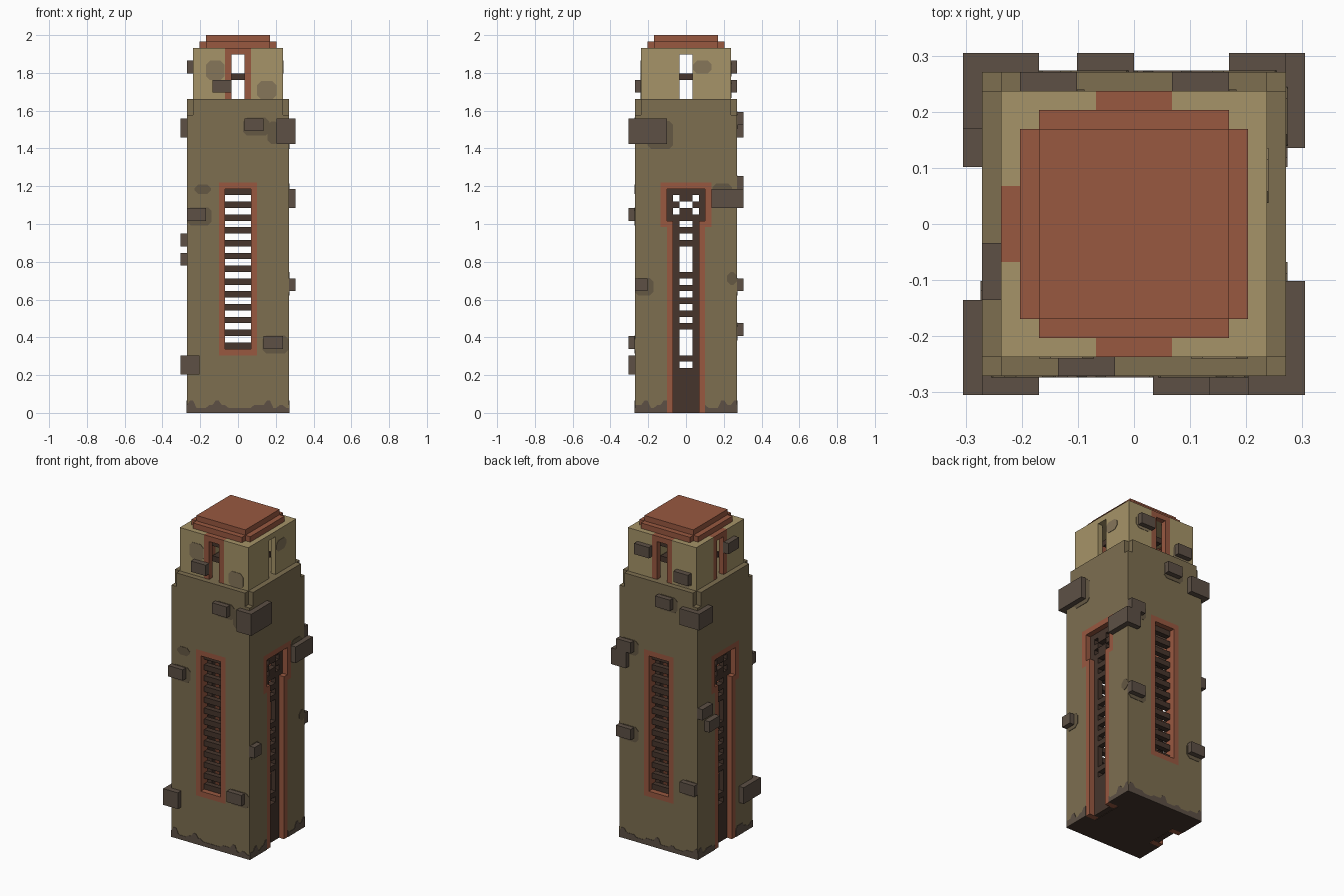
import bpy, bmesh, random
from mathutils import Matrix, Vector

random.seed(4)
V = 2 / 59          # size of one building block unit
FRONT, LEFT, BACK, RIGHT = range(4)

if "Cube" in bpy.data.objects:
    bpy.data.objects.remove(bpy.data.objects["Cube"])


def material(name, hexcode):
    rgb = [int(hexcode[i:i + 2], 16) / 255 for i in (0, 2, 4)]
    lin = [c / 12.92 if c < 0.04 else ((c + 0.055) / 1.055) ** 2.4 for c in rgb]
    m = bpy.data.materials.new(name)
    m.use_nodes = True
    m.diffuse_color = (*lin, 1)
    m.node_tree.nodes["Principled BSDF"].inputs["Base Color"].default_value = (*lin, 1)
    return m


OLIVE = material("olive stone", "7d6e50")
TAN = material("tan plaster", "a69468")
RED = material("red clay", "985840")
STONE = material("dark stone", "5d5045")
DARK = material("dark timber", "46352c")
STAIN = material("olive stain", "655843")
TANSTAIN = material("tan stain", "86765a")


def spin(side, u, w):
    """Turn a front-facing position (u across, w outward) to a side."""
    return [(u, w), (-w, u), (-u, -w), (w, -u)][side]


def on(side, u0, u1, z0, z1, d0, d1, r=8):
    """Box on a side: u across, z up, d is depth in from the face at r."""
    a, b = spin(side, u0, d0 - r), spin(side, u1, d1 - r)
    return (min(a[0], b[0]), max(a[0], b[0]), min(a[1], b[1]), max(a[1], b[1]), z0, z1)


def finish(name, bm, mats):
    bmesh.ops.recalc_face_normals(bm, faces=bm.faces)
    me = bpy.data.meshes.new(name)
    bm.to_mesh(me)
    bm.free()
    for m in mats:
        me.materials.append(m)
    ob = bpy.data.objects.new(name, me)
    bpy.context.collection.objects.link(ob)
    return ob


def boxes(name, mat, items):
    bm = bmesh.new()
    for x0, x1, y0, y1, z0, z1 in items:
        size = Vector((x1 - x0, y1 - y0, z1 - z0)) * V
        mid = Vector((x0 + x1, y0 + y1, z0 + z1)) * V / 2
        bmesh.ops.create_cube(bm, size=1, matrix=Matrix.Translation(mid) @ Matrix.Diagonal(size).to_4x4())
    return finish(name, bm, [mat])


def plates(name, mat, items):
    """Thin painted plates: each item is (side, face radius, outline of u, z)."""
    bm = bmesh.new()
    for side, r, outline in items:
        def ring(w):
            return [bm.verts.new(Vector((*spin(side, u, -w), z)) * V) for u, z in outline]
        outer, inner = ring(r + 0.07), ring(r - 0.02)
        bm.faces.new(outer)
        bm.faces.new(inner[::-1])
        for i in range(len(outer)):
            bm.faces.new((outer[i - 1], inner[i - 1], inner[i], outer[i]))
    return finish(name, bm, [mat])


def carve(ob, cuts):
    cutters = []
    for c in cuts:
        cutter = boxes("cutter", OLIVE, [c])
        cutter.hide_render = True
        mod = ob.modifiers.new("cut", 'BOOLEAN')
        mod.operation, mod.solver, mod.object = 'DIFFERENCE', 'EXACT', cutter
        cutters.append(cutter)
    bpy.context.view_layer.update()
    me = bpy.data.meshes.new_from_object(ob.evaluated_get(bpy.context.evaluated_depsgraph_get()))
    ob.modifiers.clear()
    ob.data = me
    for c in cutters:
        bpy.data.objects.remove(c)


def blob(u0, u1, z0, z1, c=0.6):
    return [(u0 + c, z0), (u1 - c, z0), (u1, z0 + c), (u1, z1 - c),
            (u1 - c, z1), (u0 + c, z1), (u0, z1 - c), (u0, z0 + c)]


# Tower body: hollow shaft with slots for windows and doors, notched top corners
body = boxes("tower_body", OLIVE, [(-8, 8, -8, 8, 0, 49)])
cuts = [(-6, 6, -6, 6, 3, 45)]
for s in (FRONT, BACK):
    cuts.append(on(s, -3, 3, 9, 36, -1, 2.1))
for s in (LEFT, RIGHT):
    cuts += [on(s, -3, 3, -1, 30, -1, 2.1), on(s, -4, 4, 29, 36, -1, 2.1)]
for sx in (-8, 8):
    for sy in (-8, 8):
        cuts.append((sx - 1, sx + 1, sy - 1, sy + 1, 46.5, 50))
carve(body, cuts)
body.data.materials.append(DARK)
for p in body.data.polygons:
    c = p.center / V
    if c.z < 0.1 or (max(abs(c.x), abs(c.y)) < 6.05 and c.z < 46):
        p.material_index = 1

# Window and door frames with dark grilles
for s, label in ((FRONT, "front"), (BACK, "back")):
    boxes(label + "_window_frame", RED, [
        on(s, -3, -2, 9, 36, 0, 2), on(s, 2, 3, 9, 36, 0, 2),
        on(s, -2, 2, 9, 10, 0, 2), on(s, -2, 2, 35, 36, 0, 2)])
    boxes(label + "_window_bars", DARK, [on(s, -2, 2, z, z + 1, 1, 2) for z in range(10, 35, 2)])

for s, label in ((LEFT, "left"), (RIGHT, "right")):
    frame = [on(s, -3, 3, 35, 36, 0, 2)]
    grille = [on(s, -2, 2, 0, 7, 1, 2), on(s, -3, 3, 34, 35, 1, 2), on(s, -3, 3, 30, 31, 1, 2)]
    for k in (-1, 1):
        def pair(a, b, z0, z1, d):
            return on(s, min(a * k, b * k), max(a * k, b * k), z0, z1, d, 2)
        frame += [pair(2, 3, 0, 30, 0), pair(3, 4, 29, 36, 0)]
        grille += [pair(1, 2, 7, 30, 1), pair(2, 3, 31, 34, 1), pair(1, 2, 32, 33, 1)]
    grille += [on(s, -1, 1, z, z + 1, 1, 2) for z in (8, 13, 15, 17, 19, 21, 26, 28, 31, 33)]
    boxes(label + "_door_frame", RED, frame)
    boxes(label + "_door_grille", DARK, grille)

# Lookout cabin with framed openings
cabin = boxes("cabin_walls", TAN, [(-7, 7, -7, 7, 49, 57)])
framed = (FRONT, BACK, RIGHT)
carve(cabin, [(-6, 6, -6, 6, 48, 56), on(LEFT, -1, 1, 48, 56, -1, 1.1, 7)]
      + [on(s, -2, 2, 48, 58, -1, 1, 7) for s in framed])
posts = []
for s in framed:
    posts += [on(s, -2, -1, 49, 57, 0, 1, 7), on(s, 1, 2, 49, 57, 0, 1, 7),
              on(s, -1, 1, 56, 57, 0, 1, 7)]
boxes("cabin_door_frames", RED, posts)
boxes("cabin_crossbeams", DARK, [(-6, 6, -1, 1, 52, 53), (-1, 1, -6, 6, 52, 53)])

# Stepped roof
boxes("roof_lower", RED, [(-6, 6, -5, 5, 57, 58), (-5, 5, -6, -5, 57, 58), (-5, 5, 5, 6, 57, 58)])
boxes("roof_upper", RED, [(-5, 5, -5, 5, 58, 59)])

# Stones standing proud of single faces: side, across, height
studs = [(FRONT, 1, 4, 44, 46), (FRONT, -8, -5, 30, 32), (FRONT, 4, 7, 10, 12),
         (LEFT, -8, -6, 19, 21),
         (BACK, -8, -5, 35, 37), (BACK, 0, 3, 45, 47), (BACK, -8, -5, 19, 21), (BACK, 5, 8, 12, 14),
         (RIGHT, -8, -5, 26, 28), (RIGHT, -6, -3, 23, 25)]
boxes("wall_stones", STONE, [on(*t, -1, 0.1) for t in studs])
cabin_studs = [(FRONT, -4, -1, 50, 52), (RIGHT, 1, 4, 53, 55), (BACK, -5, -2, 53, 55), (BACK, 3, 6, 50, 52)]
boxes("cabin_stones", STONE, [on(*t, -1, 0.1, 7) for t in cabin_studs])

# Stones wrapping the corners
boxes("corner_stones", STONE, [
    (6, 9, -9, -3, 42, 46), (-9, -5, 5, 9, 43, 46),
    (-9, -6, -9, -4, 6, 9), (6, 9, 4, 9, 32, 35)])

# Weather stains around the stones
marks = [(s, 8, blob(max(-8, u0 - 0.2), min(8, u1 + 0.9), z0 - 0.7, z1 + 0.1))
         for s, u0, u1, z0, z1 in studs if s != RIGHT]
marks += [(FRONT, 8, blob(4.6, 6.4, 42, 45.5)), (FRONT, 8, blob(-6.8, -4.2, 34.2, 35.7)),
          (LEFT, 8, blob(-6, -2, 41.2, 45.6)), (LEFT, 8, blob(4.1, 7.2, 32, 35.8)),
          (LEFT, 8, blob(6.4, 8, 20, 22))]
plates("wall_stains", STAIN, marks)
plates("cabin_stains", TANSTAIN, [
    (FRONT, 7, blob(-5, -2.1, 52, 55)), (FRONT, 7, blob(3, 6, 49, 51.8)),
    (LEFT, 7, blob(1.1, 4, 53, 55)), (BACK, 7, blob(2.6, 6, 49.2, 52)),
    (BACK, 7, blob(-5.4, -2.1, 52.5, 55))])


# Uneven dirt band along the foot of the walls
def band(u0, u1):
    top, u = [], u1
    while u > u0 + 0.5:
        h = random.choice((0.8, 1.2, 1.9))
        top += [(u, h), (u - 0.5, h)]
        u -= 1
    return [(u0, 0), (u1, 0)] + top + [(u0, 1.2)] * (top[-1][0] > u0 + 0.1)


plates("foot_band", STONE,
       [(s, 8, band(-8, 8)) for s in (FRONT, BACK)]
       + [(s, 8, band(*e)) for s in (LEFT, RIGHT) for e in ((-8, -3), (3, 8))])
